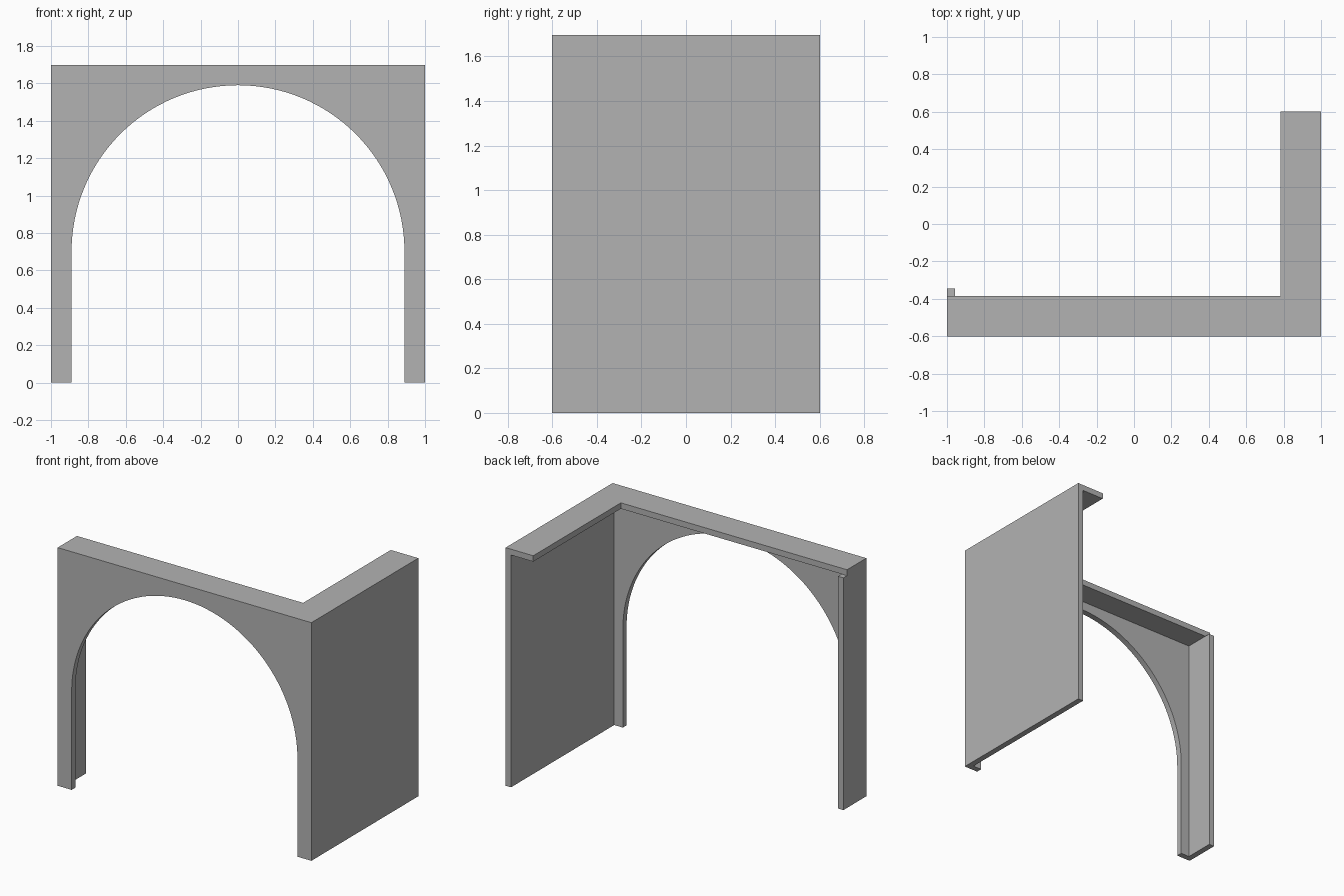
import bpy, bmesh, math
from mathutils import Vector

cube = bpy.data.objects.get("Cube")
if cube:
    bpy.data.objects.remove(cube, do_unlink=True)

HALF_X, HALF_Y, HEIGHT = 1.0, 0.602, 1.697
THICK = 0.042          # panel thickness
LEDGE = 0.217          # depth of the top ledge
RETURN = 0.258         # depth of the short side panel
RADIUS, SPRING = 0.89, 0.70
WALL_TOP = HEIGHT - THICK

grey = bpy.data.materials.new("plain grey")
grey.use_nodes = True
colour = (0.45, 0.45, 0.45, 1)
grey.diffuse_color = colour
grey.node_tree.nodes["Principled BSDF"].inputs["Base Color"].default_value = colour


def extrude_outline(name, points, offset):
    """Turn a closed planar outline into a solid panel."""
    mesh = bpy.data.meshes.new(name)
    bm = bmesh.new()
    face = bm.faces.new([bm.verts.new(p) for p in points])
    result = bmesh.ops.extrude_face_region(bm, geom=[face], use_keep_orig=True)
    verts = [g for g in result["geom"] if isinstance(g, bmesh.types.BMVert)]
    bmesh.ops.translate(bm, verts=verts, vec=Vector(offset))
    bmesh.ops.recalc_face_normals(bm, faces=bm.faces)
    bm.to_mesh(mesh)
    bm.free()
    mesh.materials.append(grey)
    obj = bpy.data.objects.new(name, mesh)
    bpy.context.collection.objects.link(obj)
    return obj


def side_panel(name, x, y_end):
    """Upright panel running back from the arched wall."""
    y = -HALF_Y + THICK
    outline = [(x, y, 0), (x, y_end, 0), (x, y_end, WALL_TOP), (x, y, WALL_TOP)]
    return extrude_outline(name, outline, (THICK, 0, 0))


# Front wall with the arched opening
steps = 64
arch = [(RADIUS * math.cos(math.pi * i / steps), -HALF_Y,
         SPRING + RADIUS * math.sin(math.pi * i / steps)) for i in range(steps + 1)]
outline = [(-HALF_X, -HALF_Y, 0), (-HALF_X, -HALF_Y, WALL_TOP),
           (HALF_X, -HALF_Y, WALL_TOP), (HALF_X, -HALF_Y, 0),
           (RADIUS, -HALF_Y, 0)] + arch + [(-RADIUS, -HALF_Y, 0)]
arched_wall = extrude_outline("arched_wall", outline, (0, THICK, 0))

# Full side wall and the short return on the other side
side_panel("left_side_wall", HALF_X - THICK, HALF_Y)
side_panel("right_return", -HALF_X, -HALF_Y + RETURN)

# L-shaped ledge along the top
inner_x, inner_y = HALF_X - LEDGE, -HALF_Y + LEDGE
ledge = [(-HALF_X, -HALF_Y), (HALF_X, -HALF_Y), (HALF_X, HALF_Y),
         (inner_x, HALF_Y), (inner_x, inner_y), (-HALF_X, inner_y)]
extrude_outline("top_ledge", [(x, y, WALL_TOP) for x, y in ledge], (0, 0, THICK))

# Smooth the arch curve while keeping its edges crisp
bpy.ops.object.select_all(action="DESELECT")
arched_wall.select_set(True)
bpy.context.view_layer.objects.active = arched_wall
bpy.ops.object.shade_smooth_by_angle(angle=math.radians(30))
